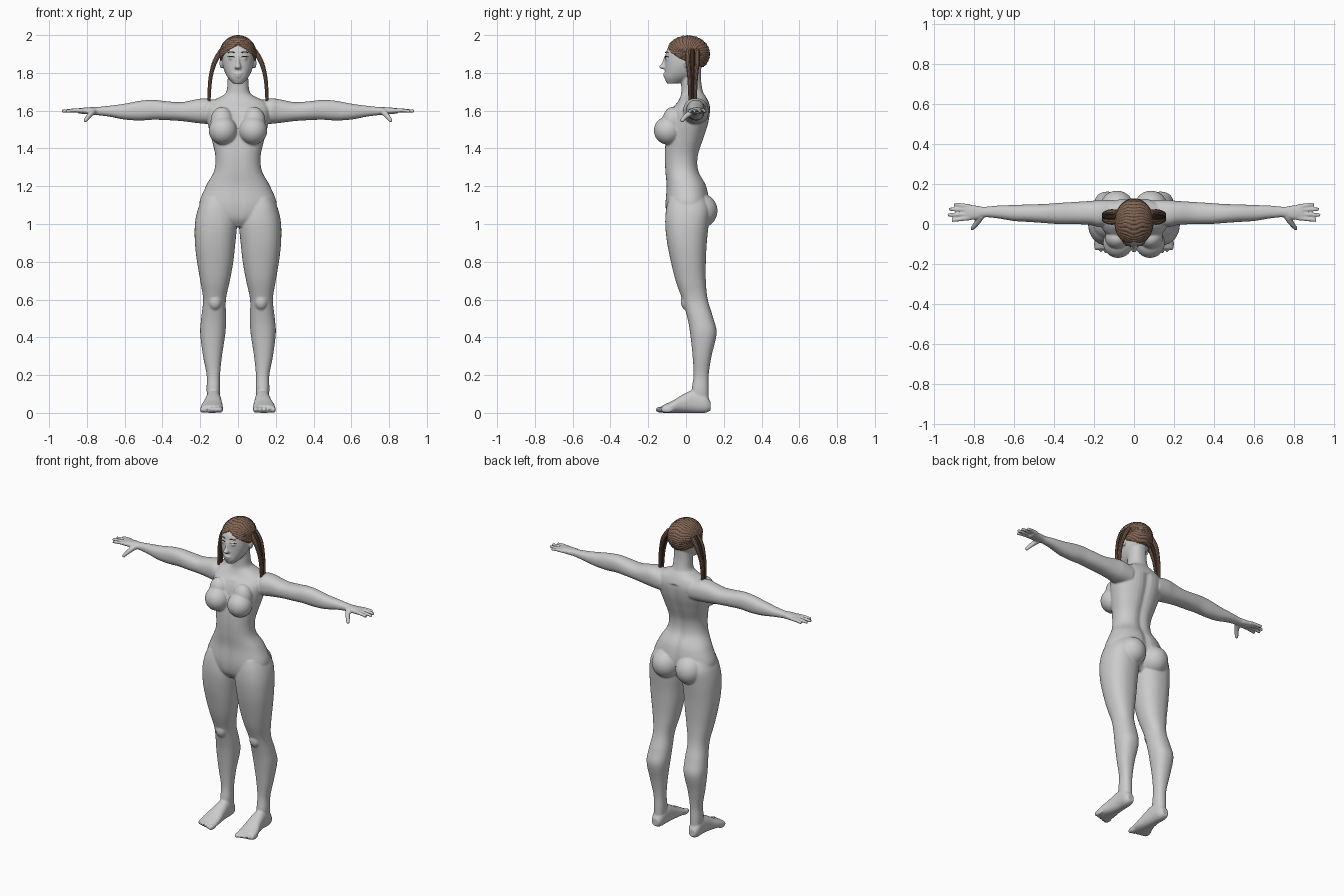
import bpy, bmesh, math
from mathutils import Vector

cube = bpy.data.objects.get("Cube")
if cube:
    bpy.data.objects.remove(cube, do_unlink=True)


def material(name, rgb):
    m = bpy.data.materials.new(name)
    m.use_nodes = True
    m.diffuse_color = (*rgb, 1)
    m.node_tree.nodes["Principled BSDF"].inputs["Base Color"].default_value = (*rgb, 1)
    return m


SKIN = material("grey skin", (0.6, 0.6, 0.6))
HAIR = material("brown hair", (0.23, 0.135, 0.09))
DARK = material("dark hair", (0.07, 0.04, 0.028))
parts = []      # pieces fused into the body


def add_object(name, bm):
    bmesh.ops.recalc_face_normals(bm, faces=bm.faces)
    mesh = bpy.data.meshes.new(name)
    bm.to_mesh(mesh)
    bm.free()
    ob = bpy.data.objects.new(name, mesh)
    bpy.context.collection.objects.link(ob)
    return ob


def smooth_rows(rows, steps=5):
    """Catmull-Rom interpolation between cross-sections."""
    out = []
    for i in range(len(rows) - 1):
        quad = [rows[max(i - 1, 0)], rows[i], rows[i + 1], rows[min(i + 2, len(rows) - 1)]]
        for k in range(steps):
            t = k / steps
            out.append([0.5 * (2 * b + (c - a) * t + (2 * a - 5 * b + 4 * c - d) * t * t
                               + (3 * b - a - 3 * c + d) * t ** 3) for a, b, c, d in zip(*quad)])
    return out + [list(rows[-1])]


def loft(axis, rows, side=1, groove=0, n=40):
    """Rows: position on the axis, then low and high bounds on the other two axes."""
    bm = bmesh.new()
    others = [i for i in range(3) if i != axis]
    rings = []
    for t, a0, a1, b0, b1 in smooth_rows(rows):
        ring = []
        for k in range(n):
            ang = math.tau * k / n
            c, s = math.cos(ang), math.sin(ang)
            p = [0, 0, 0]
            p[axis] = t
            p[others[0]] = (a0 + a1) / 2 + (a1 - a0) / 2 * math.copysign(abs(c) ** 0.88, c)
            p[others[1]] = (b0 + b1) / 2 + (b1 - b0) / 2 * math.copysign(abs(s) ** 0.88, s)
            if groove and t < 1.62:      # spine and belly furrows
                p[1] -= groove * math.copysign(math.exp(-(p[0] / 0.025) ** 2), s) * (1 if s > 0 else 0.4)
            p[0] *= side
            ring.append(bm.verts.new(p))
        rings.append(ring)
    for r0, r1 in zip(rings, rings[1:]):
        for k in range(n):
            bm.faces.new((r0[k], r0[(k + 1) % n], r1[(k + 1) % n], r1[k]))
    bm.faces.new(rings[0])
    bm.faces.new(rings[-1])
    parts.append(add_object("body_piece", bm))


def ball(center, radii):
    bm = bmesh.new()
    bmesh.ops.create_uvsphere(bm, u_segments=32, v_segments=20, radius=1)
    for v in bm.verts:
        v.co = Vector(c + r * q for c, r, q in zip(center, radii, v.co))
    parts.append(add_object("body_piece", bm))


def tube(name, pts, radii, mat):
    cu = bpy.data.curves.new(name, 'CURVE')
    cu.dimensions = '3D'
    cu.bevel_depth = 1
    cu.bevel_resolution = 3
    cu.use_fill_caps = True
    sp = cu.splines.new('NURBS')
    sp.points.add(len(pts) - 1)
    for p, co, r in zip(sp.points, pts, radii):
        p.co, p.radius = (*co, 1), r
    sp.order_u = min(3, len(pts))
    sp.use_endpoint_u = True
    cu.materials.append(mat)
    ob = bpy.data.objects.new(name, cu)
    bpy.context.collection.objects.link(ob)
    return ob


def make_mesh(obs):
    bpy.ops.object.select_all(action='DESELECT')
    for ob in obs:
        ob.select_set(True)
    bpy.context.view_layer.objects.active = obs[0]
    bpy.ops.object.convert(target='MESH')


# Torso and neck: height, half width, front, back
torso = [(0.985, 0.05, -0.07, 0.07), (1.03, 0.15, -0.10, 0.10), (1.1, 0.205, -0.11, 0.125),
         (1.2, 0.17, -0.105, 0.11), (1.28, 0.127, -0.112, 0.07), (1.36, 0.12, -0.115, 0.067),
         (1.45, 0.14, -0.11, 0.095), (1.53, 0.16, -0.10, 0.12), (1.6, 0.17, -0.08, 0.13),
         (1.645, 0.15, -0.045, 0.12), (1.675, 0.09, -0.03, 0.105), (1.7, 0.062, -0.025, 0.09),
         (1.76, 0.055, -0.025, 0.08), (1.84, 0.05, -0.02, 0.08)]
loft(2, [(z, -w, w, f, b) for z, w, f, b in torso], groove=0.012)

# Head
head = [(1.743, 0.025, -0.1, -0.04), (1.77, 0.05, -0.112, 0.02), (1.8, 0.068, -0.112, 0.06),
        (1.84, 0.081, -0.111, 0.09), (1.88, 0.085, -0.11, 0.105), (1.93, 0.083, -0.098, 0.107),
        (1.965, 0.06, -0.062, 0.08), (1.985, 0.03, -0.03, 0.045)]
loft(2, [(z, -w, w, f, b) for z, w, f, b in head])
nose = [(1.89, 0.007, -0.115), (1.85, 0.011, -0.129), (1.832, 0.017, -0.143), (1.82, 0.014, -0.13)]
loft(2, [(z, -w, w, f, -0.09) for z, w, f in nose])
ball((0, -0.11, 1.795), (0.024, 0.011, 0.006))
ball((0, -0.109, 1.782), (0.019, 0.011, 0.007))

leg = [(1.14, 0.04, 0.185, -0.09, 0.1), (1.08, 0.02, 0.212, -0.105, 0.125),
       (1.0, 0.006, 0.228, -0.11, 0.12), (0.9, 0.014, 0.228, -0.1, 0.11),
       (0.8, 0.025, 0.217, -0.08, 0.105), (0.7, 0.043, 0.2, -0.055, 0.105),
       (0.6, 0.064, 0.185, -0.02, 0.115), (0.5, 0.063, 0.195, 0.008, 0.145),
       (0.42, 0.067, 0.2, 0.022, 0.162), (0.3, 0.085, 0.185, 0.035, 0.135),
       (0.2, 0.095, 0.166, 0.04, 0.12), (0.12, 0.095, 0.166, 0.03, 0.12), (0.03, 0.1, 0.16, 0.03, 0.12)]
foot = [(0.13, 0.11, 0.155, 0.012, 0.06), (0.1, 0.095, 0.168, 0, 0.1), (0.04, 0.09, 0.17, 0, 0.12),
        (-0.02, 0.085, 0.18, 0, 0.095), (-0.07, 0.08, 0.195, 0, 0.065), (-0.125, 0.08, 0.198, 0, 0.04)]
arm = [(0.1, 0, 0.12, 1.53, 1.65), (0.17, -0.015, 0.12, 1.53, 1.665), (0.22, -0.005, 0.115, 1.535, 1.66),
       (0.3, 0, 0.11, 1.545, 1.645), (0.38, 0, 0.105, 1.55, 1.65), (0.45, 0.005, 0.1, 1.552, 1.657),
       (0.52, 0.01, 0.098, 1.548, 1.652), (0.6, 0.015, 0.095, 1.553, 1.637),
       (0.68, 0.028, 0.092, 1.568, 1.626), (0.75, 0.034, 0.086, 1.577, 1.619),
       (0.79, 0.022, 0.092, 1.58, 1.618), (0.845, 0.02, 0.098, 1.585, 1.613)]
fingers = [(0.03, 0.018, 0.912), (0.05, 0.045, 0.933), (0.07, 0.074, 0.926), (0.088, 0.1, 0.9)]

for s in (1, -1):
    loft(2, leg, s)
    loft(1, foot, s)
    loft(0, arm, s)
    ball((s * 0.085, 0.075, 1.07), (0.087, 0.092, 0.092))       # seat
    ball((s * 0.08, -0.095, 1.495), (0.075, 0.075, 0.075))      # chest
    ball((s * 0.085, -0.07, 1.545), (0.06, 0.055, 0.075))
    ball((s * 0.122, 0.002, 0.59), (0.035, 0.03, 0.045))        # knee
    ball((s * 0.088, 0.01, 1.85), (0.01, 0.018, 0.028))         # ear
    ball((s * 0.035, -0.102, 1.878), (0.015, 0.009, 0.008))     # eye
    for i in range(5):                                          # toes
        ball((s * (0.096 + 0.023 * i), -0.128 + 0.007 * i, 0.017),
             (0.017 if i == 0 else 0.012, 0.034, 0.017))
    for y0, y1, tip in fingers:
        parts.append(tube("finger", [(s * 0.82, y0, 1.6), (s * 0.87, (y0 + y1) / 2, 1.603), (s * tip, y1, 1.597)],
                          (0.012, 0.011, 0.009), SKIN))
    parts.append(tube("thumb", [(s * 0.765, 0.04, 1.597), (s * 0.79, -0.005, 1.575), (s * 0.812, -0.025, 1.542)],
                      (0.018, 0.014, 0.01), SKIN))

# Fuse the pieces into one smooth body
make_mesh(parts)
bpy.ops.object.join()
body = bpy.context.view_layer.objects.active
body.name = "body"
body.data.materials.clear()
body.data.materials.append(SKIN)
remesh = body.modifiers.new("fuse", 'REMESH')
remesh.mode = 'VOXEL'
remesh.voxel_size = 0.005
remesh.use_smooth_shade = True
soften = body.modifiers.new("soften", 'SMOOTH')
soften.factor = 0.5
soften.iterations = 6
make_mesh([body])
bpy.ops.object.shade_smooth()

# Hair cap: strands run from the crown to both sides, sunk into the head below the hairline
U, V, LOCKS = 216, 56, 36
bm = bmesh.new()


def strand(phi, theta):
    return math.sin(LOCKS * phi + 1.5 * math.sin(theta * 7) + 2 * math.sin(phi * 5))


rings = []
for j in range(1, V):
    th = math.pi * j / V
    ring = []
    for i in range(U):
        phi = math.tau * i / U
        r = 1 + 0.014 * strand(phi, th) * math.sin(th)
        x, y, z = math.cos(th), math.sin(th) * math.cos(phi), math.sin(th) * math.sin(phi)
        p = Vector((0.098 * x * r, 0.01 + 0.117 * y * r, 1.9 + 0.0985 * z * r))
        back = min(max((p.y + 0.06) / 0.14, 0), 1)
        line = (1.955 - 0.75 * abs(p.x)) * (1 - back) + 1.83 * back
        sink = min(max((line - p.z) / 0.012, 0), 1)
        center = Vector((0, 0.01, 1.9))
        ring.append(bm.verts.new(center + (p - center) * (1 - 0.26 * sink)))
    rings.append(ring)
for j in range(V - 2):
    for i in range(U):
        k = (i + 1) % U
        f = bm.faces.new((rings[j][i], rings[j][k], rings[j + 1][k], rings[j + 1][i]))
        f.material_index = 1 if strand(math.tau * (i + 0.5) / U, math.pi * (j + 1.5) / V) < -0.65 else 0
        f.smooth = True
bm.faces.new(rings[0])
bm.faces.new(rings[-1])
cap = add_object("hair_cap", bm)
cap.data.materials.append(HAIR)
cap.data.materials.append(DARK)

# Hanging locks, brows and lashes
for s, label in ((1, "left"), (-1, "right")):
    details = []
    for k, mat in ((-1, HAIR), (0, DARK), (1, HAIR)):
        path = [(0.085, 0.022, 1.92), (0.116, 0.028, 1.88), (0.14, 0.02, 1.81), (0.152, 0.015, 1.73), (0.153, 0.014, 1.65)]
        details.append(tube(label + "_lock", [(s * x, 0.035 + k * w, z) for x, w, z in path],
                            (0.014, 0.014, 0.011, 0.01, 0.008), mat))
    for name, z, r, mat in (("brow", 1.907, 0.003, HAIR), ("lashes", 1.884, 0.0025, DARK)):
        details.append(tube(label + "_" + name, [(s * 0.018, -0.109, z), (s * 0.036, -0.109, z + 0.007),
                                                 (s * 0.054, -0.094, z)], (r, r, r * 0.6), mat))
    make_mesh(details)
    bpy.ops.object.shade_smooth_by_angle()
